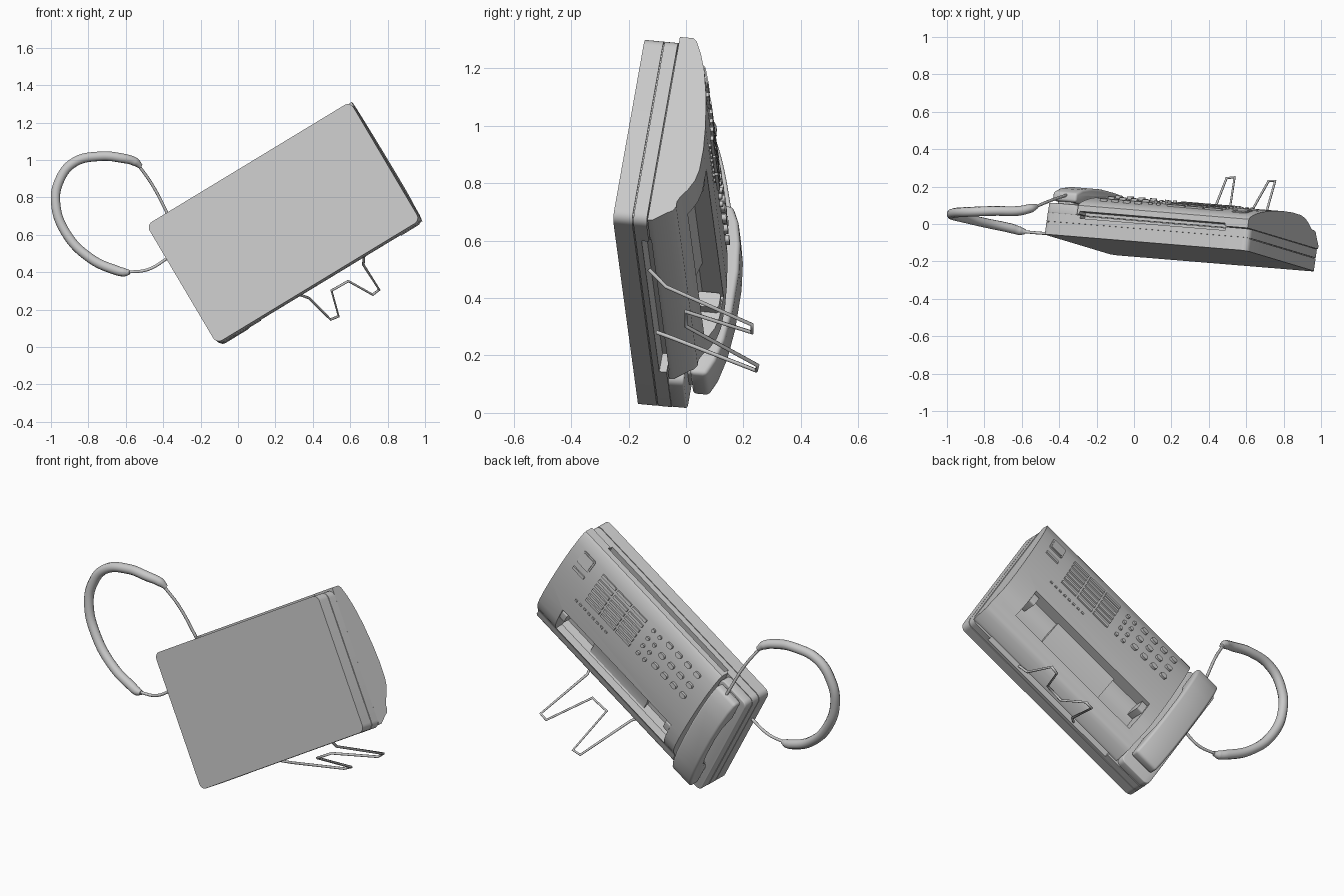
import bpy, bmesh, math
from mathutils import Matrix, Vector

if "Cube" in bpy.data.objects:
    bpy.data.objects.remove(bpy.data.objects["Cube"])

grey = bpy.data.materials.new("light_grey_plastic")
grey.use_nodes = True
tone = (0.58, 0.58, 0.58, 1)
grey.diffuse_color = tone
grey.node_tree.nodes["Principled BSDF"].inputs["Base Color"].default_value = tone

# Tilted frame of the machine: u = length, v = back to front, n = height
U = Vector((0.853, -0.07, 0.517)).normalized()
V = Vector((0.514, -0.152, -0.844))
V = (V - U * V.dot(U)).normalized()
N = U.cross(V)
FRAME = Matrix.Translation((-0.49, -0.053, 0.652)) @ Matrix((U, V, N)).transposed().to_4x4()
LENGTH, DEPTH = 1.277, 0.745


def apply(ob, mod):
    bpy.context.view_layer.objects.active = ob
    bpy.ops.object.modifier_apply(modifier=mod.name)


def smooth(ob, angle=32):
    bpy.ops.object.select_all(action="DESELECT")
    ob.select_set(True)
    bpy.context.view_layer.objects.active = ob
    bpy.ops.object.shade_smooth_by_angle(angle=math.radians(angle))


def prism(name, outline, lo, hi, along="u", bevel=0, cutters=()):
    """Extrude a (v, n) outline along u, or a (u, v) outline along n."""
    bm = bmesh.new()
    place = (lambda p, t: (t, p[0], p[1])) if along == "u" else (lambda p, t: (p[0], p[1], t))
    a = [bm.verts.new(place(p, lo)) for p in outline]
    b = [bm.verts.new(place(p, hi)) for p in outline]
    bm.faces.new(a)
    bm.faces.new(b)
    for i in range(len(a)):
        j = (i + 1) % len(a)
        bm.faces.new((a[i], a[j], b[j], b[i]))
    bmesh.ops.recalc_face_normals(bm, faces=bm.faces)
    me = bpy.data.meshes.new(name)
    bm.to_mesh(me)
    bm.free()
    me.materials.append(grey)
    ob = bpy.data.objects.new(name, me)
    bpy.context.collection.objects.link(ob)
    ob.matrix_world = FRAME
    bpy.context.view_layer.update()
    if bevel:
        m = ob.modifiers.new("soft", "BEVEL")
        m.width, m.segments, m.limit_method = bevel, 3, "ANGLE"
        m.angle_limit = math.radians(40)
        apply(ob, m)
    for c in cutters:
        m = ob.modifiers.new("cut", "BOOLEAN")
        m.operation, m.object, m.solver = "DIFFERENCE", c, "EXACT"
        apply(ob, m)
    smooth(ob)
    return ob


def rect(x0, x1, y0, y1, r=0.0):
    if not r:
        return [(x0, y0), (x1, y0), (x1, y1), (x0, y1)]
    pts = []
    corners = [(x1 - r, y1 - r), (x0 + r, y1 - r), (x0 + r, y0 + r), (x1 - r, y0 + r)]
    for k, (cx, cy) in enumerate(corners):
        for s in range(7):
            t = math.pi / 2 * (k + s / 6)
            pts.append((cx + r * math.cos(t), cy + r * math.sin(t)))
    return pts


def cutter(name, outline, lo, hi):
    ob = prism(name, outline, lo, hi)
    ob.hide_render = True
    ob.hide_set(True)
    return ob


# Slots for paper and the tray hollow
rear_slot = cutter("rear_slot_cutter", rect(-0.1, 0.05, 0.1, 0.137), 0.22, 1.13)
exit_slot = cutter("exit_slot_cutter", rect(0.67, 0.85, 0.092, 0.125), 0.26, 1.14)
hollow = cutter("tray_cutter", [(0.42, 0.4), (0.435, 0.2), (0.46, 0.175), (0.52, 0.16),
                                (0.58, 0.165), (0.61, 0.19), (0.62, 0.4)], 0.28, 1.13)

# Lower casing in two layers with a narrow seam between
prism("base_shell", rect(0, LENGTH, 0, DEPTH, 0.035), 0, 0.067, "n")
prism("seam_core", rect(0.006, LENGTH - 0.006, 0.006, DEPTH - 0.006, 0.03), 0.06, 0.08, "n")
prism("middle_shell", rect(0, LENGTH, 0, DEPTH, 0.035), 0.071, 0.118, "n",
      cutters=(rear_slot, exit_slot))

# Console with the curved control face
TOP = [(-0.012, 0.168), (0.0, 0.182), (0.05, 0.205), (0.117, 0.227), (0.22, 0.249),
       (0.338, 0.265), (0.43, 0.272), (0.515, 0.271), (0.56, 0.262), (0.60, 0.243),
       (0.63, 0.222), (0.652, 0.212)]
NOSE = [(0.672, 0.213), (0.69, 0.203), (0.702, 0.183), (0.735, 0.14), (0.737, 0.121)]
prism("console", [(-0.012, 0.121)] + TOP + NOSE, 0.205, LENGTH - 0.003,
      cutters=(rear_slot, exit_slot, hollow))
prism("console_core", rect(0.06, 0.66, 0.09, 0.13), 0.21, LENGTH - 0.01)

# Cradle and handset
prism("cradle", rect(0.002, 0.2, 0.002, DEPTH - 0.003, 0.03), 0.116, 0.172, "n", bevel=0.006)
for i, v in enumerate((0.08, 0.61)):
    prism(f"cradle_cup_{i}", rect(0.05, 0.15, v - 0.06, v + 0.06, 0.02), 0.17, 0.185, "n")
prism("handset", [(0.0, 0.185), (0.0, 0.232), (0.06, 0.26), (0.15, 0.281), (0.26, 0.293),
                  (0.42, 0.295), (0.54, 0.286), (0.63, 0.268), (0.69, 0.244), (0.69, 0.185),
                  (0.55, 0.182), (0.53, 0.205), (0.49, 0.232), (0.42, 0.245), (0.27, 0.245),
                  (0.2, 0.232), (0.16, 0.205), (0.14, 0.182)], 0.03, 0.178, bevel=0.014)


def height(v):
    for (v0, n0), (v1, n1) in zip(TOP, TOP[1:]):
        if v0 <= v <= v1:
            return n0 + (n1 - n0) * (v - v0) / (v1 - v0)
    return 0.21


def pad(name, u, v, du, dv, rise=0.012, r=0.0):
    """Low raised pad that follows the slope of the control face."""
    ob = prism(name, rect(-du / 2, du / 2, -dv / 2, dv / 2, r), -0.008, rise, "n")
    slope = math.atan2(height(v + 0.02) - height(v - 0.02), 0.04)
    ob.matrix_world = FRAME @ Matrix.Translation((u, v, height(v))) @ Matrix.Rotation(slope, 4, "X")
    return ob


# Number keys, function dots, speed-dial bars and display
for col in range(4):
    for row in range(3):
        pad(f"number_key_{col}_{row}", 0.31 + col * 0.072, 0.07 + row * 0.075, 0.04, 0.026, 0.014, 0.012)
for col in range(2):
    for row in range(4):
        pad(f"function_key_{col}_{row}", 0.595 + col * 0.05, 0.08 + row * 0.055, 0.022, 0.02, 0.012, 0.0095)
for row in range(6):
    for col in range(3):
        pad(f"dial_bar_{row}_{col}", 0.76 + col * 0.118, 0.075 + row * 0.035, 0.106, 0.016, 0.01)
for i in range(8):
    pad(f"status_light_{i}", 0.86 + i * 0.033, 0.31, 0.016, 0.01, 0.006)
pad("display_frame", 1.165, 0.09, 0.09, 0.08, 0.005, 0.012)
pad("display_window", 1.165, 0.09, 0.075, 0.065, 0.009, 0.008)
pad("display_bar", 1.165, 0.17, 0.085, 0.016, 0.008)

# Document guides inside the tray
for i, u in enumerate((0.3, 1.11)):
    prism(f"tray_hub_{i}", rect(0.44, 0.5, 0.16, 0.268, 0.012), u - 0.018, u + 0.018)
prism("tray_guide", [(0.43, 0.2), (0.43, 0.215), (0.56, 0.18), (0.6, 0.185), (0.6, 0.16),
                     (0.5, 0.16)], 0.5, 0.92)


def tube(name, points, radius, kind="BEZIER"):
    """Round tube through (x, y, z, thickness) points."""
    cu = bpy.data.curves.new(name, "CURVE")
    cu.dimensions, cu.bevel_depth, cu.bevel_resolution = "3D", radius, 3
    cu.use_fill_caps = True
    sp = cu.splines.new(kind)
    pts = sp.bezier_points if kind == "BEZIER" else sp.points
    pts.add(len(points) - 1)
    for p, (x, y, z, thick) in zip(pts, points):
        p.radius = thick
        if kind == "BEZIER":
            p.co = (x, y, z)
            p.handle_left_type = p.handle_right_type = "AUTO"
        else:
            p.co = (x, y, z, 1)
    cu.materials.append(grey)
    ob = bpy.data.objects.new(name, cu)
    bpy.context.collection.objects.link(ob)


# Handset cord: thick coil section with thin leads
coil = [(-0.52, 0.095, 0.965, 0.5), (-0.55, 0.085, 0.99, 0.9), (-0.62, 0.07, 1.01, 1),
        (-0.74, 0.07, 1.02, 1), (-0.88, 0.065, 0.985, 1), (-0.955, 0.06, 0.89, 1),
        (-0.975, 0.05, 0.77, 1), (-0.92, 0.035, 0.61, 1), (-0.79, 0.005, 0.475, 1),
        (-0.65, -0.025, 0.41, 1), (-0.61, -0.037, 0.4, 0.9), (-0.58, -0.042, 0.4, 0.5)]
tube("cord_coil", coil, 0.026)
tube("cord_lead_handset", [(-0.53, 0.09, 0.97, 1), (-0.46, 0.12, 0.87, 1), (-0.36, 0.155, 0.68, 1)], 0.008)
tube("cord_lead_body", [(-0.6, -0.04, 0.4, 1), (-0.48, -0.05, 0.415, 1), (-0.37, -0.05, 0.48, 1)], 0.008)

# Bent wire paper support
wire = [(0.33, -0.1, 0.28), (0.38, -0.05, 0.262), (0.495, 0.245, 0.147), (0.538, 0.25, 0.165),
        (0.5, 0.0, 0.302), (0.59, 0.0, 0.353), (0.72, 0.23, 0.28), (0.755, 0.23, 0.307),
        (0.67, -0.07, 0.44), (0.675, -0.13, 0.5)]
tube("wire_support", [(*p, 1) for p in wire], 0.007, "POLY")
